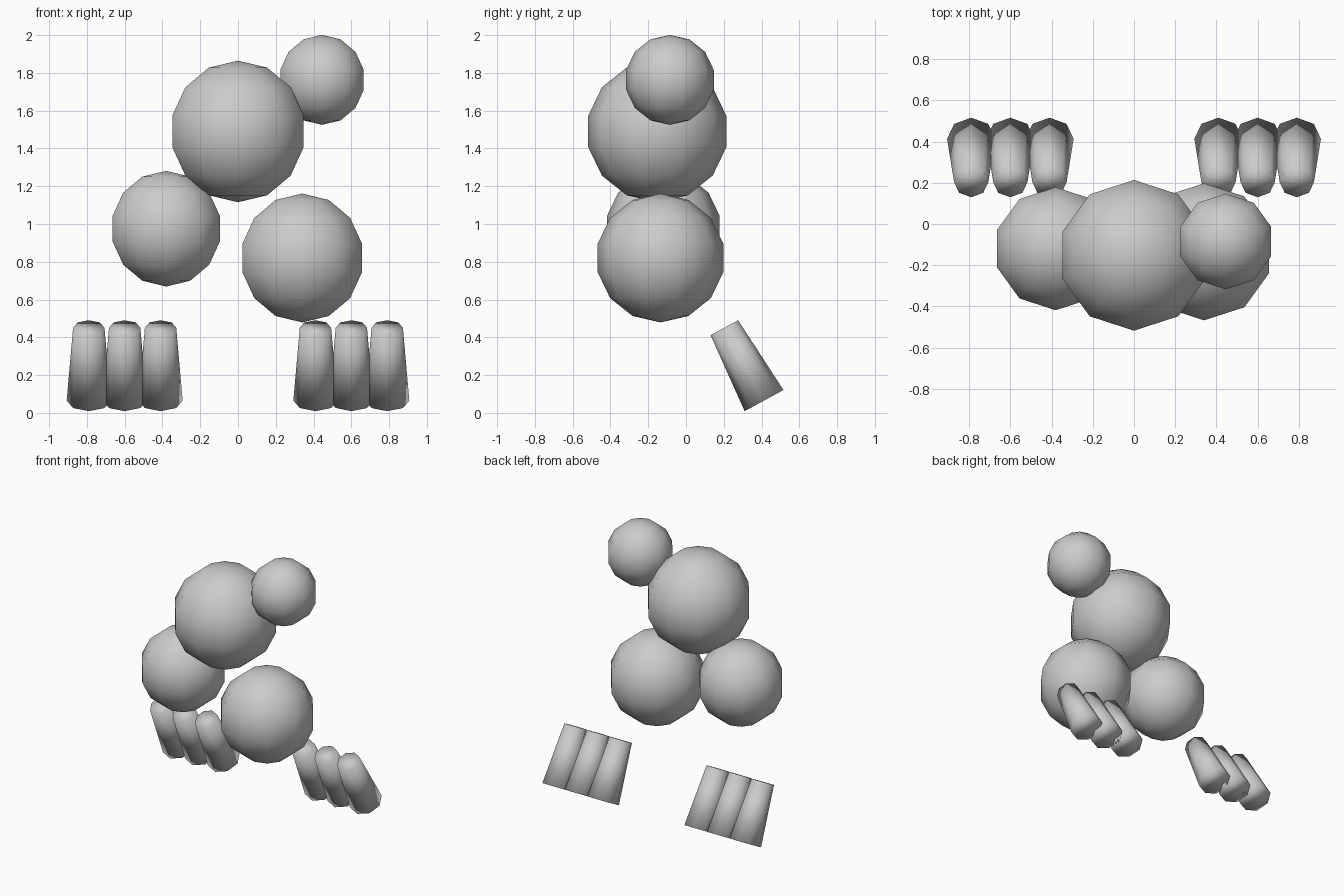
import bpy
from math import radians

cube = bpy.data.objects.get("Cube")
if cube:
    bpy.data.objects.remove(cube, do_unlink=True)

# Single plain grey material
grey = bpy.data.materials.new("plain_grey")
grey.use_nodes = True
colour = (0.6, 0.6, 0.6, 1)
grey.diffuse_color = colour
grey.node_tree.nodes["Principled BSDF"].inputs["Base Color"].default_value = colour


def finish(name):
    obj = bpy.context.object
    obj.name = name
    obj.data.materials.append(grey)
    bpy.ops.object.shade_smooth()
    return obj


def ball(name, radius, centre):
    bpy.ops.mesh.primitive_uv_sphere_add(segments=10, ring_count=7,
                                         radius=radius, location=centre)
    return finish(name)


def toe(name, x):
    # Tapered octagonal peg leaning forward at the top
    bpy.ops.mesh.primitive_cone_add(vertices=8, radius1=0.117, radius2=0.083,
                                    depth=0.439, location=(x, 0.308, 0.258),
                                    rotation=(radians(28.6), 0, 0))
    return finish(name)


# Stacked balls
ball("body_ball", 0.375, (0, -0.152, 1.49))
ball("small_upper_ball", 0.238, (0.445, -0.085, 1.763))
ball("right_lower_ball", 0.306, (-0.38, -0.12, 0.975))
ball("left_lower_ball", 0.341, (0.34, -0.135, 0.82))

# Three toes on each side
for side, sign in (("left", 1), ("right", -1)):
    for part, x in (("inner", 0.41), ("middle", 0.60), ("outer", 0.79)):
        toe(f"{side}_{part}_toe", sign * x)
